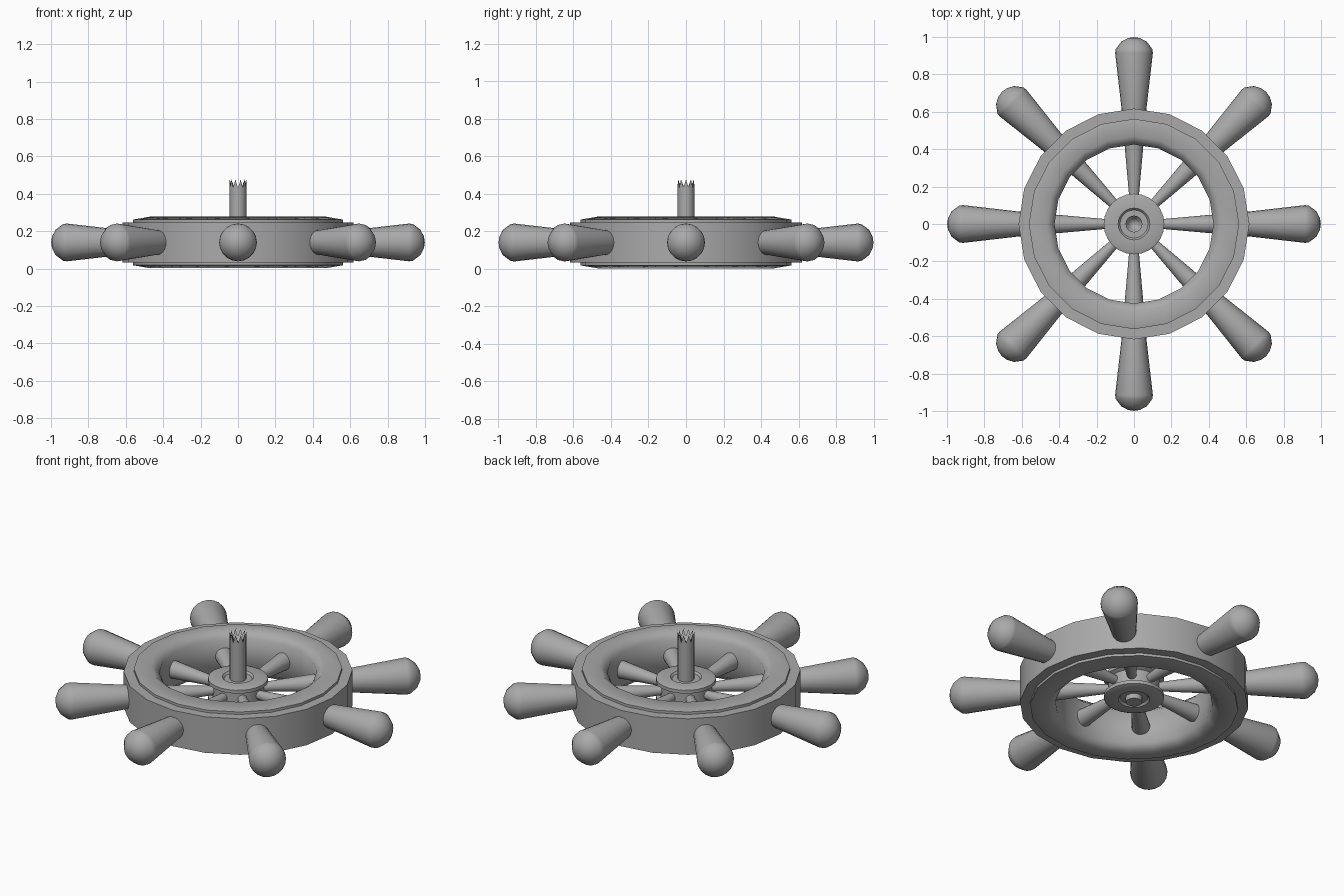
import bpy, bmesh, math
from mathutils import Matrix

if "Cube" in bpy.data.objects:
    bpy.data.objects.remove(bpy.data.objects["Cube"])

MID = 0.14  # height of the wheel's centre plane

# Dark grey for the whole wheel
grey = bpy.data.materials.new("dark_grey")
grey.diffuse_color = (0.4, 0.4, 0.4, 1)
grey.use_nodes = True
grey.node_tree.nodes["Principled BSDF"].inputs["Base Color"].default_value = grey.diffuse_color


def lathe(name, profile, sides, closed=False, matrix=None, angle=30):
    """Revolve (radius, z) points round z; radius 0 makes a pole."""
    bm = bmesh.new()
    rings = []
    for r, z in profile:
        if r == 0:
            rings.append([bm.verts.new((0, 0, z))] * sides)
        else:
            rings.append([bm.verts.new((r * math.cos(a), r * math.sin(a), z))
                          for a in (math.tau * i / sides for i in range(sides))])
    pairs = list(zip(rings, rings[1:]))
    if closed:
        pairs.append((rings[-1], rings[0]))
    for lo, hi in pairs:
        for i in range(sides):
            j = (i + 1) % sides
            bm.faces.new(list(dict.fromkeys((lo[i], lo[j], hi[j], hi[i]))))
    bmesh.ops.recalc_face_normals(bm, faces=bm.faces)
    return finish(name, bm, matrix, angle)


def finish(name, bm, matrix, angle):
    mesh = bpy.data.meshes.new(name)
    bm.to_mesh(mesh)
    bm.free()
    mesh.materials.append(grey)
    ob = bpy.data.objects.new(name, mesh)
    bpy.context.collection.objects.link(ob)
    if matrix:
        ob.matrix_world = matrix
    bpy.ops.object.select_all(action='DESELECT')
    ob.select_set(True)
    bpy.context.view_layer.objects.active = ob
    bpy.ops.object.shade_smooth_by_angle(angle=math.radians(angle))
    return ob


def mirrored(half):
    """Upper half of a section (offsets from the centre plane) plus its mirror."""
    return [(r, MID + h) for r, h in half] + [(r, MID - h) for r, h in reversed(half)]


# Rim: outer band with a raised, ridged moulding on both faces
lathe("rim", mirrored([(0.617, 0.107), (0.562, 0.107), (0.562, 0.122),
                       (0.468, 0.138), (0.425, 0.10)]), 20, closed=True, angle=55)

# Hub: narrow barrel between two flanges, with a raised inner boss
lathe("hub", mirrored([(0.14, 0.035), (0.162, 0.045), (0.162, 0.065), (0.145, 0.072),
                       (0.085, 0.072), (0.075, 0.06), (0.03, 0.06)]), 24, closed=True)

# Spokes: one taper from hub to handle, ending in a blunt rounded grip
spoke = [(0, 0.10), (0.022, 0.10), (0.028, 0.17), (0.05, 0.42), (0.067, 0.62), (0.101, 0.915),
         (0.098, 0.935), (0.068, 0.975), (0.032, 0.994), (0, 0.999)]
for k in range(8):
    place = (Matrix.Translation((0, 0, MID)) @ Matrix.Rotation(math.tau * k / 8, 4, 'Z')
             @ Matrix.Rotation(math.pi / 2, 4, 'Y'))
    lathe(f"spoke_{k + 1}", spoke, 20, matrix=place, angle=60)

# Axle: rod through the hub, its upper end broken into splintered teeth
TEETH = 10
axle = lathe("axle", [(0, 0.05), (0.045, 0.05), (0.045, 0.43), (0.028, 0.43), (0, 0.40)], 2 * TEETH)
for v in axle.data.vertices:
    if v.co.z > 0.42 and math.hypot(v.co.x, v.co.y) > 0.035:
        i = round(math.atan2(v.co.y, v.co.x) / (math.pi / TEETH)) % (2 * TEETH)
        v.co.z = 0.476 if i % 2 == 0 else 0.432
